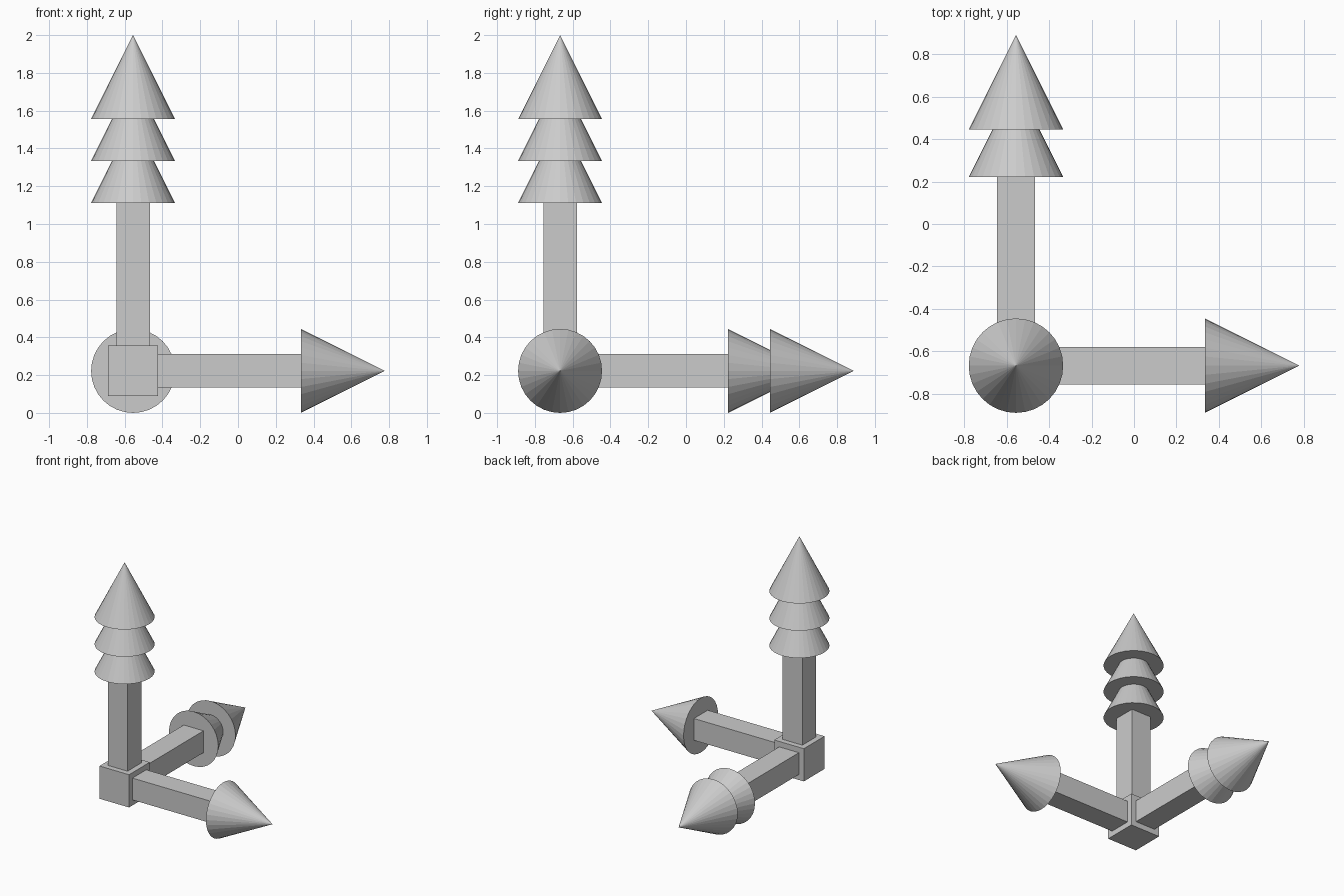
import bpy
from mathutils import Vector, Matrix

if "Cube" in bpy.data.objects:
    bpy.data.objects.remove(bpy.data.objects["Cube"])

U = 2 / 9                                   # base module: cone radius
CORNER = Vector((-2.5 * U, -3 * U, U))      # where the three arms meet


def box(name, center, size):
    bpy.ops.mesh.primitive_cube_add(size=1, location=center)
    ob = bpy.context.object
    ob.name = name
    ob.data.transform(Matrix.Diagonal((*size, 1)))
    return ob


# Corner hub
box("corner_block", CORNER, (1.2 * U,) * 3)

# One square arm per axis, ending in 1, 2 or 3 stacked cones
hub, reach, width = 0.6 * U, 4 * U, 0.8 * U
for i, (label, count) in enumerate((("x", 1), ("y", 2), ("z", 3))):
    axis = Vector((0, 0, 0))
    axis[i] = 1
    size = [width] * 3
    size[i] = reach - hub
    box(f"{label}_arm", CORNER + axis * (hub + reach) / 2, size)

    for n in range(count):
        bpy.ops.mesh.primitive_cone_add(
            vertices=32, radius1=U, radius2=0, depth=2 * U,
            location=CORNER + axis * (reach + U + n * U),
            rotation=axis.to_track_quat('Z', 'Y').to_euler())
        bpy.context.object.name = f"{label}_cone_{n + 1}"
